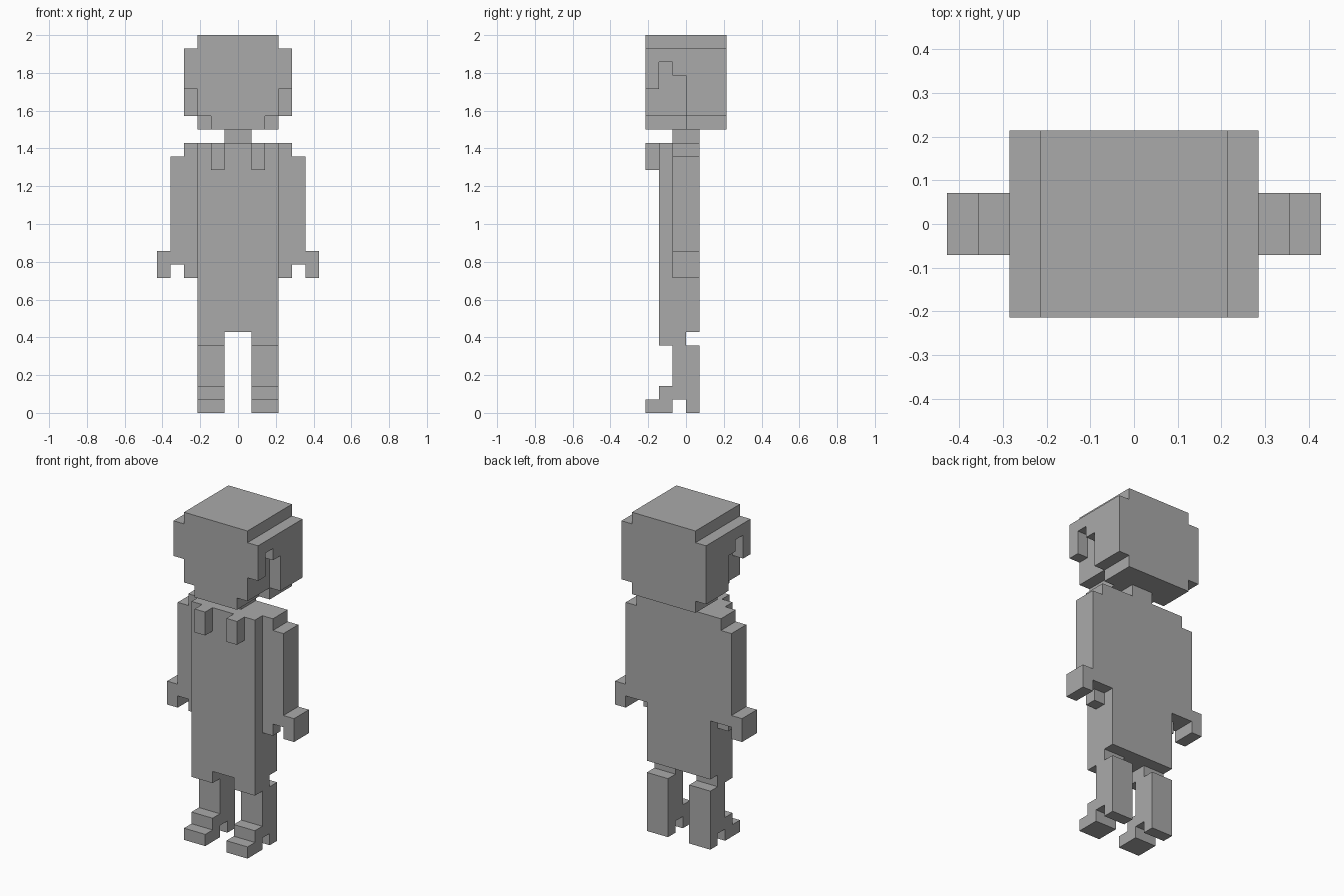
import bpy, bmesh
from mathutils import Vector

U = 1 / 14  # size of one block

if "Cube" in bpy.data.objects:
    bpy.data.objects.remove(bpy.data.objects["Cube"], do_unlink=True)

grey = bpy.data.materials.new("plain grey")
grey.use_nodes = True
colour = (0.4, 0.4, 0.4, 1)
grey.diffuse_color = colour
grey.node_tree.nodes["Principled BSDF"].inputs["Base Color"].default_value = colour


def extrude(name, axis, start, end, profile, side=1):
    """Extrude a profile, given in blocks on the other two axes, along an axis."""
    bm = bmesh.new()
    verts = []
    for a, b in profile:
        co = [a, b]
        co.insert("xyz".index(axis), start)
        verts.append(bm.verts.new(Vector((co[0] * side, co[1], co[2])) * U))
    face = bm.faces.new(verts)
    shift = Vector((0, 0, 0))
    shift["xyz".index(axis)] = (end - start) * U
    if axis == "x":
        shift *= side
    grown = bmesh.ops.extrude_face_region(bm, geom=[face], use_keep_orig=True)
    moved = [v for v in grown["geom"] if isinstance(v, bmesh.types.BMVert)]
    bmesh.ops.translate(bm, verts=moved, vec=shift)
    bmesh.ops.recalc_face_normals(bm, faces=bm.faces)
    mesh = bpy.data.meshes.new(name)
    bm.to_mesh(mesh)
    bm.free()
    mesh.materials.append(grey)
    bpy.context.collection.objects.link(bpy.data.objects.new(name, mesh))


def box(name, x, y, z, side=1):
    rect = [(x[0], y[0]), (x[1], y[0]), (x[1], y[1]), (x[0], y[1])]
    extrude(name, "z", z[0], z[1], rect, side)


# Head, with a jaw that is narrower at the front
box("head", (-3, 3), (-3, 3), (22, 28))
extrude("jaw", "z", 21, 22, [(-2, -3), (2, -3), (2, 0), (3, 0),
                             (3, 3), (-3, 3), (-3, 0), (-2, 0)])

# Neck and torso
box("neck", (-1, 1), (-1, 1), (20, 21))
box("torso", (-3, 3), (-2, 1), (6, 20))

# Paired parts
hair = [(3, 27), (-3, 27), (-3, 24), (-2, 24), (-2, 26), (-1, 26),
        (-1, 25), (0, 25), (0, 22), (3, 22)]
arm = [(3, 20), (4, 20), (4, 19), (5, 19), (5, 12), (6, 12),
       (6, 10), (5, 10), (5, 11), (3, 11)]
leg = [(-2, 6), (-2, 5), (-1, 5), (-1, 2), (-2, 2), (-2, 1), (-3, 1), (-3, 0),
       (-1, 0), (-1, 1), (0, 1), (0, 0), (1, 0), (1, 5), (0, 5), (0, 6)]

for label, side in (("left", 1), ("right", -1)):
    extrude(label + "_hair_side", "x", 3, 4, hair, side)
    extrude(label + "_arm", "y", -1, 1, arm, side)
    box(label + "_thumb", (3, 4), (-1, 0), (10, 11), side)
    box(label + "_collar_tab", (1, 2), (-3, -2), (18, 20), side)
    extrude(label + "_leg", "x", 1, 3, leg, side)
